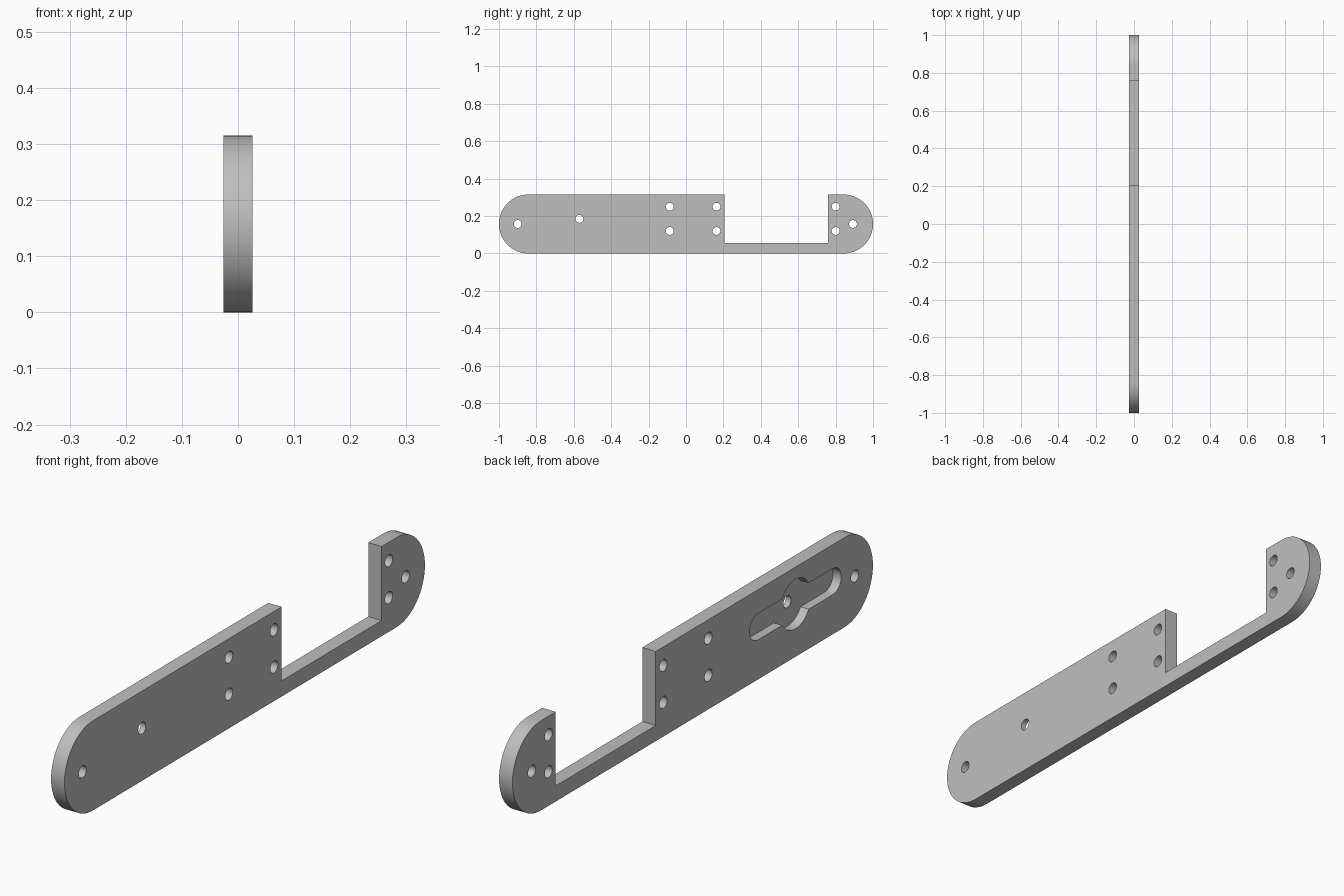
import bpy, bmesh
from math import sin, cos, pi, asin

if "Cube" in bpy.data.objects:
    bpy.data.objects.remove(bpy.data.objects["Cube"], do_unlink=True)

HEIGHT, HALF = 0.315, 0.026
R = HEIGHT / 2

metal = bpy.data.materials.new("grey metal")
metal.use_nodes = True
grey = (0.52, 0.52, 0.52, 1)
metal.diffuse_color = grey
metal.node_tree.nodes["Principled BSDF"].inputs["Base Color"].default_value = grey


def arc(y, z, r, start, end, steps):
    """Points of an arc in the YZ plane."""
    return [(y + r * cos(start + (end - start) * i / steps),
             z + r * sin(start + (end - start) * i / steps)) for i in range(steps + 1)]


def slab(name, outline, x0, x1):
    """Extrude a YZ outline from x0 to x1."""
    bm = bmesh.new()
    face = bm.faces.new([bm.verts.new((x0, y, z)) for y, z in outline])
    ext = bmesh.ops.extrude_face_region(bm, geom=[face])
    moved = [v for v in ext["geom"] if isinstance(v, bmesh.types.BMVert)]
    bmesh.ops.translate(bm, verts=moved, vec=(x1 - x0, 0, 0))
    bmesh.ops.recalc_face_normals(bm, faces=bm.faces)
    mesh = bpy.data.meshes.new(name)
    bm.to_mesh(mesh)
    bm.free()
    obj = bpy.data.objects.new(name, mesh)
    obj.data.materials.append(metal)
    bpy.context.collection.objects.link(obj)
    return obj


def cut(target, cutter):
    cutter.hide_render = True
    mod = target.modifiers.new("cut", 'BOOLEAN')
    mod.operation, mod.solver, mod.object = 'DIFFERENCE', 'EXACT', cutter
    bpy.context.view_layer.objects.active = target
    bpy.ops.object.modifier_apply(modifier=mod.name)
    bpy.data.objects.remove(cutter, do_unlink=True)


# Plate with round ends and a deep notch in the top edge
outline = arc(-1 + R, R, R, pi / 2, 3 * pi / 2, 32)
outline += arc(1 - R, R, R, -pi / 2, pi / 2, 32)
outline += [(0.76, HEIGHT), (0.76, 0.055), (0.205, 0.055), (0.205, HEIGHT)]
plate = slab("mounting_plate", outline, -HALF, HALF)

# Double keyhole recess in the left-hand face of the plate
cy, cz, slot, bulge, reach = -0.57, 0.185, 0.046, 0.087, 0.254
a = asin(slot / bulge)
keyhole = arc(cy + reach - slot, cz, slot, -pi / 2, pi / 2, 16)
keyhole += arc(cy, cz, bulge, a, pi - a, 16)
keyhole += arc(cy - reach + slot, cz, slot, pi / 2, 3 * pi / 2, 16)
keyhole += arc(cy, cz, bulge, pi + a, 2 * pi - a, 16)
cut(plate, slab("recess_cutter", keyhole, -HALF - 0.05, -HALF + 0.032))

# Screw holes: single ones, then pairs one above the other
holes = [(-0.9, R), (cy, cz), (0.893, R)]
holes += [(y, z) for y in (-0.087, 0.163, 0.8) for z in (0.12, 0.25)]
for y, z in holes:
    cut(plate, slab("hole_cutter", arc(y, z, 0.021, 0, 2 * pi, 24)[:-1], -0.1, 0.1))

# Smooth round walls, sharp rims
bpy.ops.object.select_all(action='DESELECT')
plate.select_set(True)
bpy.context.view_layer.objects.active = plate
bpy.ops.object.shade_smooth_by_angle(angle=0.5)
